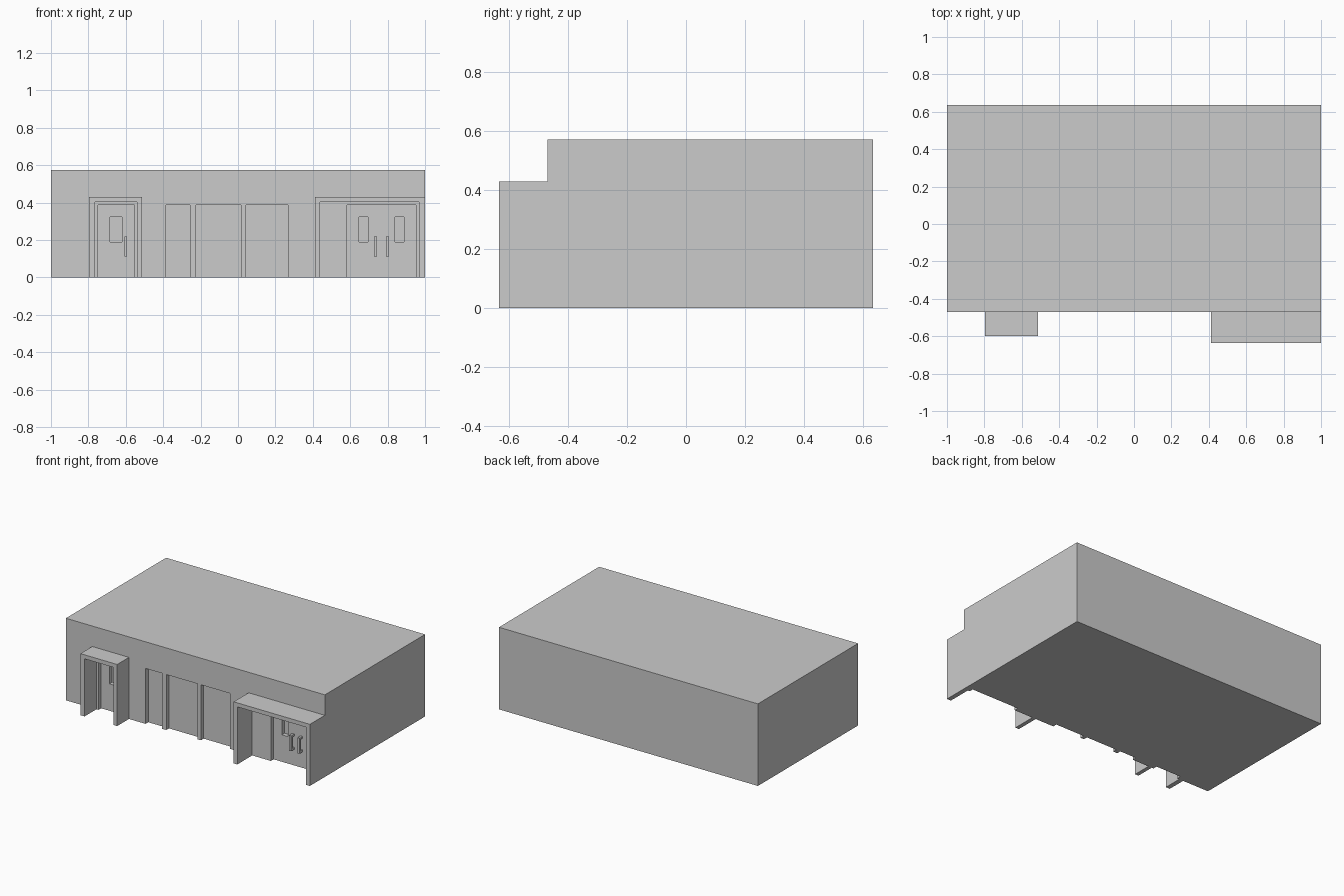
import bpy, bmesh
from mathutils import Vector

if "Cube" in bpy.data.objects:
    bpy.data.objects.remove(bpy.data.objects["Cube"])

WALL_Y, BACK_Y = -0.47, 0.635
HEIGHT = 0.573
DOOR_Y = WALL_Y + 0.03      # face of doors and shop windows
GLASS_Y = DOOR_Y + 0.03     # face of the small door lights


def prism(name, pts, direction):
    """Extrude a closed planar outline along a direction."""
    bm = bmesh.new()
    face = bm.faces.new([bm.verts.new(p) for p in pts])
    ext = bmesh.ops.extrude_face_region(bm, geom=[face])
    verts = [g for g in ext["geom"] if isinstance(g, bmesh.types.BMVert)]
    bmesh.ops.translate(bm, vec=Vector(direction), verts=verts)
    bmesh.ops.recalc_face_normals(bm, faces=bm.faces)
    mesh = bpy.data.meshes.new(name)
    bm.to_mesh(mesh)
    bm.free()
    obj = bpy.data.objects.new(name, mesh)
    bpy.context.collection.objects.link(obj)
    return obj


def box(name, x, y, z):
    pts = [(x[0], y[0], z[0]), (x[1], y[0], z[0]), (x[1], y[0], z[1]), (x[0], y[0], z[1])]
    return prism(name, pts, (0, y[1] - y[0], 0))


def cut(target, x, y, z):
    cutter = box("recess_cutter", x, y, z)
    cutter.hide_render = True
    mod = target.modifiers.new("recess", 'BOOLEAN')
    mod.operation, mod.solver, mod.object = 'DIFFERENCE', 'EXACT', cutter
    bpy.context.view_layer.objects.active = target
    bpy.ops.object.modifier_apply(modifier=mod.name)
    bpy.data.objects.remove(cutter)


def portal(name, outer, inner, front):
    """Upside-down U frame standing in front of the wall."""
    outline = [(outer[0], 0), (outer[0], 0.43), (outer[1], 0.43), (outer[1], 0),
               (inner[1], 0), (inner[1], 0.402), (inner[0], 0.402), (inner[0], 0)]
    prism(name, [(x, front, z) for x, z in outline], (0, WALL_Y - front, 0))


def handle(name, x0, x1):
    """C-shaped pull handle with a standoff at each end."""
    y0, y1, z0, z1, t = DOOR_Y, DOOR_Y - 0.035, 0.112, 0.22, 0.014
    outline = [(y0, z0), (y1, z0), (y1, z1), (y0, z1),
               (y0, z1 - t), (y1 + t, z1 - t), (y1 + t, z0 + t), (y0, z0 + t)]
    prism(name, [(x0, y, z) for y, z in outline], (x1 - x0, 0, 0))


# Main building block
body = box("building_body", (-1, 1), (WALL_Y, BACK_Y), (0, HEIGHT))

# Door recesses and the three shop windows, open at the ground
for x in [(-0.749, -0.554), (-0.385, -0.257), (-0.225, 0.016), (0.043, 0.267), (0.583, 0.953)]:
    cut(body, x, (WALL_Y - 0.1, DOOR_Y), (-0.1, 0.387))

# Small lights in the doors
for x in [(-0.685, -0.62), (0.647, 0.695), (0.84, 0.888)]:
    cut(body, x, (DOOR_Y - 0.01, GLASS_Y), (0.188, 0.322))

# Entrance portals
portal("left_entrance_portal", (-0.797, -0.513), (-0.765, -0.54), -0.60)
portal("right_entrance_portal", (0.411, 1.0), (0.439, 0.968), -0.635)

# Door handles
handle("left_door_handle", -0.607, -0.593)
handle("double_door_handle_a", 0.727, 0.743)
handle("double_door_handle_b", 0.791, 0.807)
